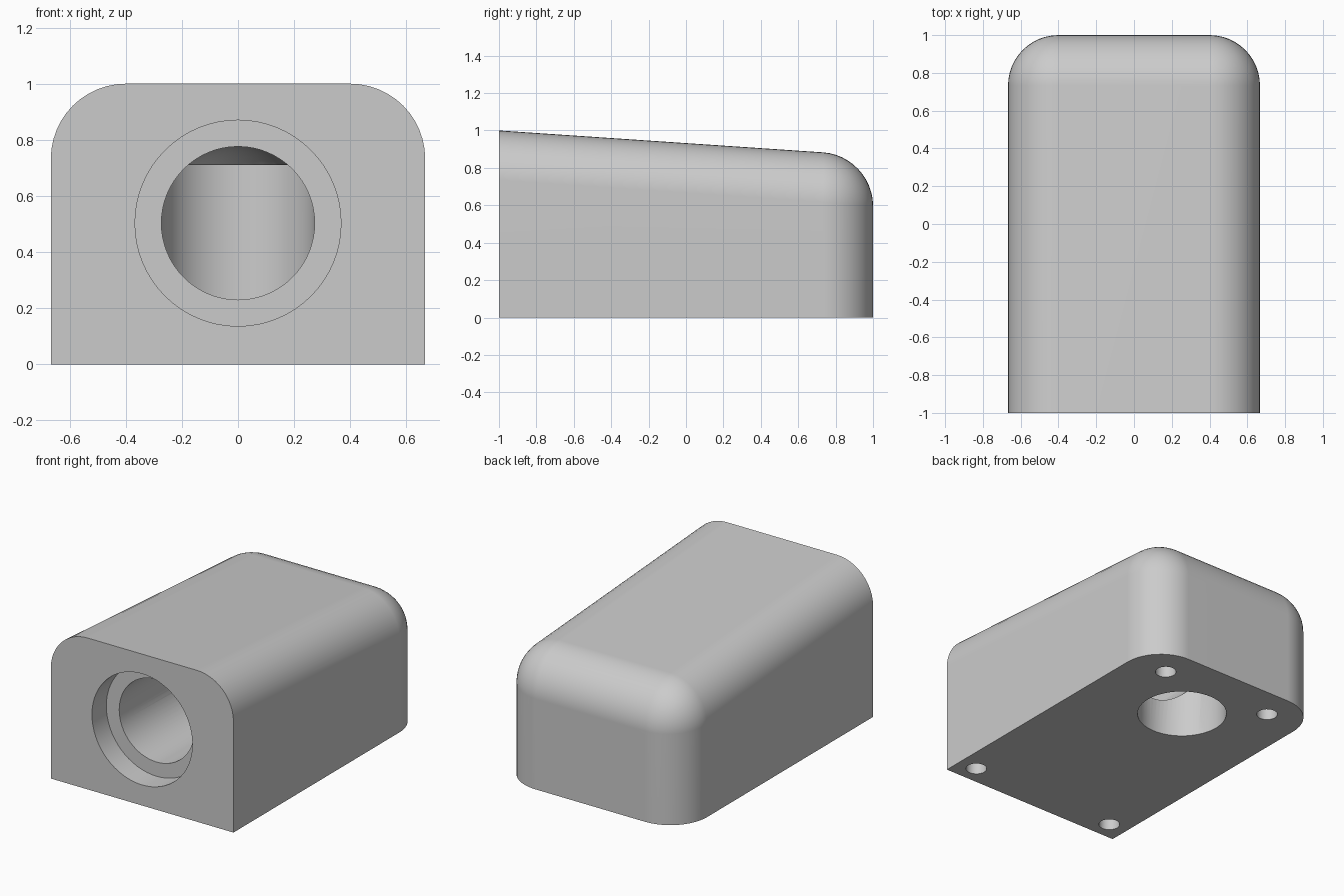
import bpy, bmesh, math
from mathutils import Matrix

default = bpy.data.objects.get("Cube")
if default:
    bpy.data.objects.remove(default, do_unlink=True)

grey = bpy.data.materials.new("light grey")
grey.use_nodes = True
tone = (0.6, 0.6, 0.6, 1)
grey.diffuse_color = tone
grey.node_tree.nodes["Principled BSDF"].inputs["Base Color"].default_value = tone


def add_object(name, bm):
    bmesh.ops.recalc_face_normals(bm, faces=bm.faces)
    mesh = bpy.data.meshes.new(name)
    bm.to_mesh(mesh)
    bm.free()
    mesh.materials.append(grey)
    obj = bpy.data.objects.new(name, mesh)
    bpy.context.collection.objects.link(obj)
    return obj


def lathe(name, profile, matrix, steps=64):
    """Spin a (radius, height) profile about z, then place it."""
    bm = bmesh.new()
    verts = [bm.verts.new((r, 0, h)) for r, h in profile]
    edges = [bm.edges.new(pair) for pair in zip(verts, verts[1:])]
    bmesh.ops.spin(bm, geom=verts + edges, cent=(0, 0, 0), axis=(0, 0, 1),
                   angle=math.tau, steps=steps)
    bmesh.ops.remove_doubles(bm, verts=bm.verts, dist=1e-4)
    bm.transform(matrix)
    return add_object(name, bm)


def drill(name, x, y, radius, depth, steps=64):
    profile = [(0, -0.1), (radius, -0.1), (radius, depth), (0, depth)]
    return lathe(name, profile, Matrix.Translation((x, y, 0)), steps)


# Body block with a top that slopes down to the back
half_w, front_h, back_h, fillet = 0.667, 1.0, 0.865, 0.267
bm = bmesh.new()
bmesh.ops.create_cube(bm, size=2)
for v in bm.verts:
    v.co.x *= half_w
    v.co.z = 0 if v.co.z < 0 else (back_h if v.co.y > 0 else front_h)


# Round the top and back edges, leaving the front and base sharp
def is_rounded(edge):
    a, b = (v.co for v in edge.verts)
    on_base = a.z < 0.01 and b.z < 0.01
    on_front = a.y < -0.99 and b.y < -0.99
    return not on_base and not on_front


bmesh.ops.bevel(bm, geom=[e for e in bm.edges if is_rounded(e)],
                offset=fillet, segments=12, profile=0.5, affect='EDGES')
body = add_object("housing_body", bm)

# Stepped front bore with a rounded inner end
bore_r, bore_y, bore_z = 0.273, 0.46, 0.503
dome = [(bore_r * math.cos(a), bore_y + bore_r * math.sin(a))
        for a in (i * math.pi / 24 for i in range(12))]
profile = [(0, -1.1), (0.367, -1.1), (0.367, -0.85), (bore_r, -0.85)]
profile += dome + [(0, bore_y + bore_r)]
along_y = Matrix.Translation((0, 0, bore_z)) @ Matrix.Rotation(-math.pi / 2, 4, 'X')
cutters = [lathe("front_bore", profile, along_y)]

# Vertical bore and four screw holes in the base
cutters.append(drill("base_bore", 0, bore_y, bore_r + 0.001, 0.71))
for side in (-1, 1):
    cutters.append(drill("front_screw_hole", side * 0.535, -0.875, 0.064, 0.3, 32))
    cutters.append(drill("back_screw_hole", side * 0.408, 0.79, 0.064, 0.3, 32))

# Cut the holes
bpy.ops.object.select_all(action='DESELECT')
body.select_set(True)
bpy.context.view_layer.objects.active = body
for cutter in cutters:
    cutter.hide_render = True
    cut = body.modifiers.new(cutter.name, 'BOOLEAN')
    cut.operation = 'DIFFERENCE'
    cut.solver = 'EXACT'
    cut.object = cutter
    bpy.ops.object.modifier_apply(modifier=cut.name)
    bpy.data.objects.remove(cutter, do_unlink=True)

bpy.ops.object.shade_smooth_by_angle(angle=math.radians(30))
weighted = body.modifiers.new("clean_normals", 'WEIGHTED_NORMAL')
weighted.keep_sharp = True
